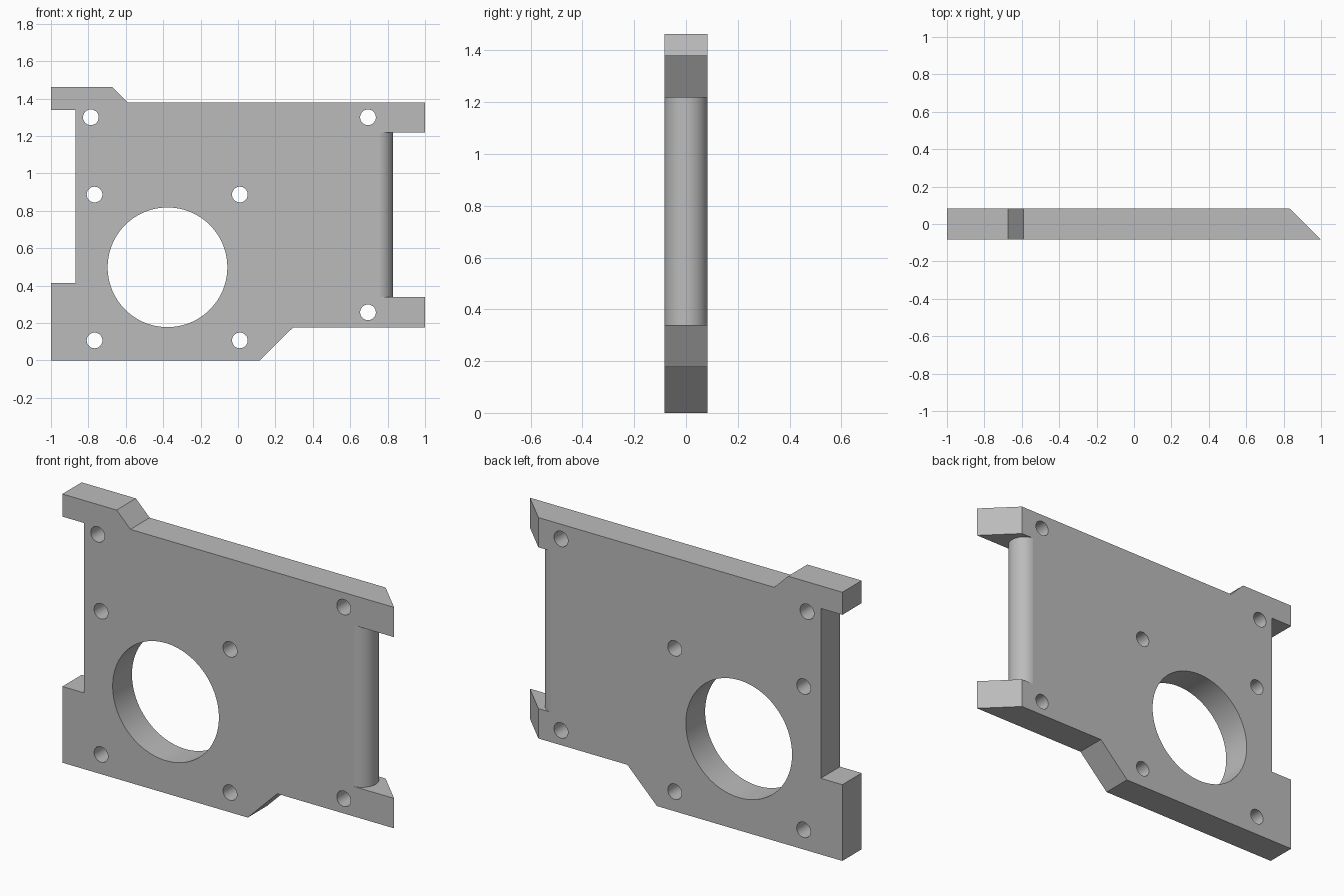
import bpy
import bmesh
import math
from mathutils import Vector

cube = bpy.data.objects.get("Cube")
if cube:
    bpy.data.objects.remove(cube, do_unlink=True)

HALF = 0.083          # half the plate thickness
ROUND_X = 0.83        # outermost point of the rounded edge

grey = bpy.data.materials.new("plain grey")
grey.use_nodes = True
colour = (0.5, 0.5, 0.5, 1)
grey.diffuse_color = colour
grey.node_tree.nodes["Principled BSDF"].inputs["Base Color"].default_value = colour


def prism(name, points, sweep):
    """Closed solid: a polygon swept along a vector."""
    bm = bmesh.new()
    face = bm.faces.new([bm.verts.new(p) for p in points])
    new = bmesh.ops.extrude_face_region(bm, geom=[face])["geom"]
    verts = [v for v in new if isinstance(v, bmesh.types.BMVert)]
    bmesh.ops.translate(bm, verts=verts, vec=Vector(sweep))
    bmesh.ops.recalc_face_normals(bm, faces=bm.faces)
    mesh = bpy.data.meshes.new(name)
    bm.to_mesh(mesh)
    bm.free()
    mesh.materials.append(grey)
    obj = bpy.data.objects.new(name, mesh)
    bpy.context.collection.objects.link(obj)
    return obj


def cut(target, cutter):
    """Subtract a cutter and discard it."""
    cutter.hide_render = True
    mod = target.modifiers.new("cut", "BOOLEAN")
    mod.operation = "DIFFERENCE"
    mod.solver = "EXACT"
    mod.object = cutter
    bpy.context.view_layer.objects.active = target
    bpy.ops.object.modifier_apply(modifier=mod.name)
    bpy.data.objects.remove(cutter, do_unlink=True)


def drill(target, x, z, radius, sides):
    ring = [2 * math.pi * i / sides for i in range(sides)]
    points = [(x + radius * math.cos(a), -0.2, z + radius * math.sin(a)) for a in ring]
    cut(target, prism("hole_cutter", points, (0, 0.4, 0)))


# Plate with stepped outline and left-hand recess
outline = [(-1, 0), (0.117, 0), (0.295, 0.177), (1, 0.177), (1, 1.38),
           (-0.59, 1.38), (-0.673, 1.463), (-1, 1.463), (-1, 1.34),
           (-0.87, 1.34), (-0.87, 0.415), (-1, 0.415)]
plate = prism("mounting_plate", [(x, -HALF, z) for x, z in outline], (0, 2 * HALF, 0))

# Slanted tips of the two prongs
wedge = [(1.1, -HALF - 0.1, -0.1), (1.1, 0.2, -0.1), (0.713, 0.2, -0.1)]
cut(plate, prism("slant_cutter", wedge, (0, 0, 2)))

# Gap between the prongs, leaving a half-round edge
radius = HALF + 0.0005
centre = ROUND_X - radius
steps = 28
arc = [math.pi / 2 - math.pi * i / steps for i in range(steps + 1)]
gap = [(1.2, -0.2, 0.34), (1.2, 0.2, 0.34), (centre, 0.2, 0.34)]
gap += [(centre + radius * math.cos(a), radius * math.sin(a), 0.34) for a in arc]
gap.append((centre, -0.2, 0.34))
cut(plate, prism("gap_cutter", gap, (0, 0, 0.878)))

# Large bore and bolt holes
drill(plate, -0.377, 0.498, 0.32, 96)
bolts = [(x, z) for x in (-0.767, 0.01) for z in (0.107, 0.887)]
bolts += [(0.695, 0.257), (0.695, 1.3), (-0.787, 1.3)]
for x, z in bolts:
    drill(plate, x, z, 0.042, 32)

# Smooth the curved walls, keep the broad faces flat
bpy.ops.object.select_all(action="DESELECT")
plate.select_set(True)
bpy.context.view_layer.objects.active = plate
bpy.ops.object.shade_smooth_by_angle(angle=math.radians(30))
for poly in plate.data.polygons:
    if abs(poly.normal.y) > 0.9999:
        poly.use_smooth = False
